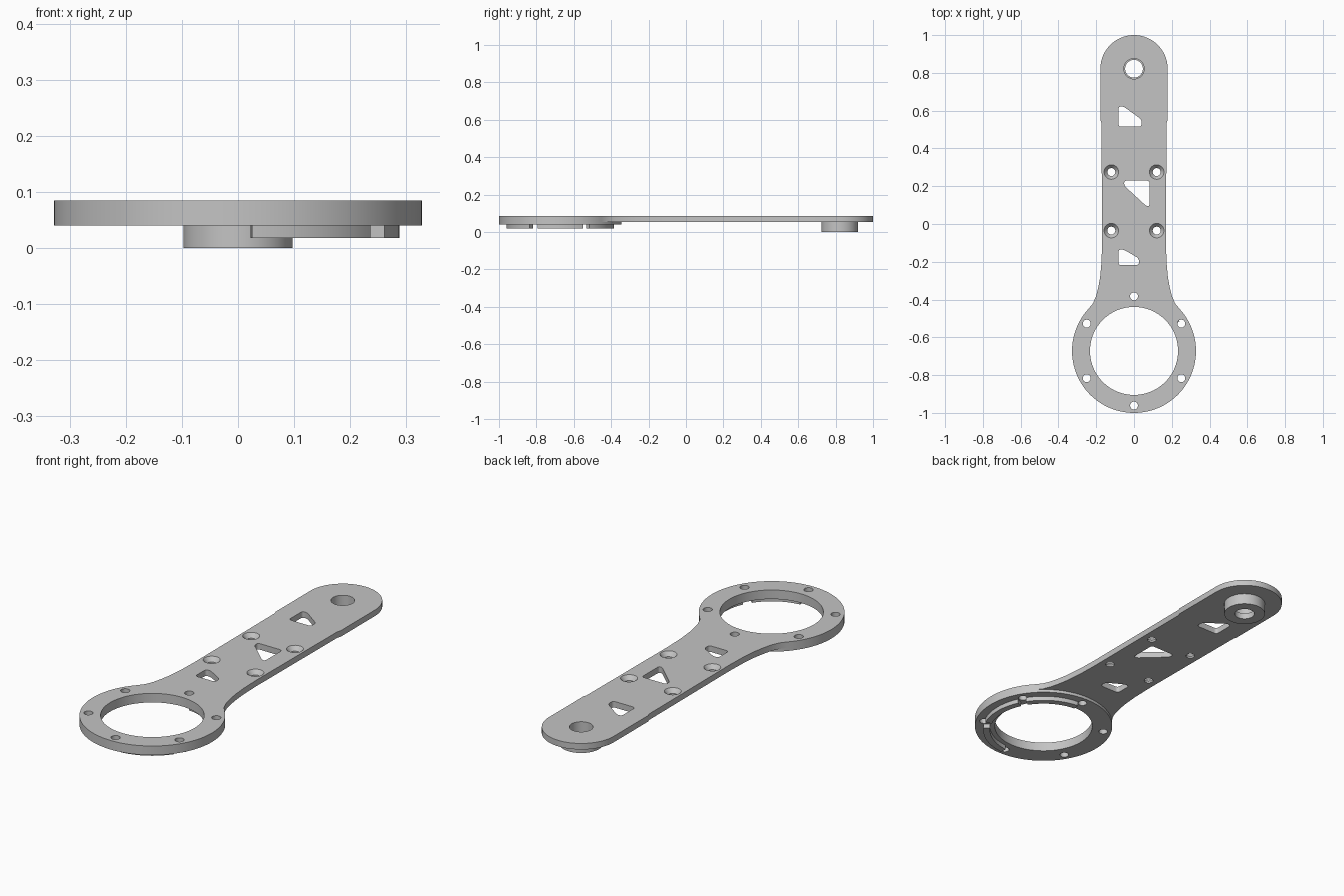
import bpy, bmesh
from math import sin, cos, radians
from mathutils import Vector
from mathutils.geometry import tessellate_polygon

if "Cube" in bpy.data.objects:
    bpy.data.objects.remove(bpy.data.objects["Cube"], do_unlink=True)

TOP, ARM_BOTTOM, RING_BOTTOM = 0.085, 0.055, 0.04
RING_Y, RING_R, JOIN, BOSS_Y = -0.672, 0.328, 42.5, 0.822

grey = bpy.data.materials.new("plain grey")
grey.use_nodes = True
grey.diffuse_color = (0.55, 0.55, 0.55, 1)
grey.node_tree.nodes["Principled BSDF"].inputs["Base Color"].default_value = grey.diffuse_color


def arc(r, a0, a1, n, x=0, y=0):
    steps = [radians(a0 + (a1 - a0) * i / n) for i in range(n + 1)]
    return [(x + r * cos(a), y + r * sin(a)) for a in steps]


def circle(r, x, y, n=32):
    return arc(r, 0, 360, n, x, y)[:-1]


def rounded(points, size=0.016):
    """Soften each corner of an outline with a small curve."""
    out = []
    pts = [Vector(p) for p in points]
    for i, p in enumerate(pts):
        ends = []
        for q in (pts[i - 1], pts[(i + 1) % len(pts)]):
            edge = q - p
            ends.append(p + edge.normalized() * min(size, 0.45 * edge.length))
        for k in range(6):
            t = k / 5
            out.append(tuple(ends[0] * (1 - t) ** 2 + p * 2 * t * (1 - t) + ends[1] * t * t))
    return out


def cap(bm, loops, z):
    """Flat face bounded by the first loop, with the other loops as holes."""
    loops = [[Vector((x, y, 0)) for x, y in loop] for loop in loops]
    verts = [bm.verts.new((p.x, p.y, z)) for loop in loops for p in loop]
    for tri in tessellate_polygon(loops):
        bm.faces.new([verts[i] for i in tri])


def wall(bm, low, z0, z1, high=None):
    """Band between two matching closed loops."""
    a = [bm.verts.new((x, y, z0)) for x, y in low]
    b = [bm.verts.new((x, y, z1)) for x, y in high or low]
    for i in range(len(a)):
        bm.faces.new((a[i - 1], a[i], b[i], b[i - 1]))


def finish(bm, name):
    bmesh.ops.remove_doubles(bm, verts=bm.verts, dist=0.00001)
    bmesh.ops.dissolve_limit(bm, angle_limit=radians(0.1), verts=bm.verts, edges=bm.edges)
    bmesh.ops.recalc_face_normals(bm, faces=bm.faces)
    mesh = bpy.data.meshes.new(name)
    bm.to_mesh(mesh)
    bm.free()
    mesh.materials.append(grey)
    obj = bpy.data.objects.new(name, mesh)
    bpy.context.collection.objects.link(obj)
    bpy.ops.object.select_all(action='DESELECT')
    obj.select_set(True)
    bpy.context.view_layer.objects.active = obj
    bpy.ops.object.shade_smooth_by_angle(angle=radians(30))


# Outlines: rounded arm end, slim shank, flare into the ring
side = [(0.178, 0.55), (0.172, 0.535), (0.169, -0.1), (0.172, -0.2),
        (0.179, -0.28), (0.188, -0.33), (0.2, -0.38), (0.217, -0.42)]
right = arc(0.178, 180, 0, 40, 0, BOSS_Y) + side
left = [(-x, y) for x, y in reversed(side)]
ring_far = arc(RING_R, JOIN, 180 - JOIN, 30, 0, RING_Y)
ring_near = arc(RING_R, JOIN, -180 - JOIN, 80, 0, RING_Y)
silhouette = right + ring_near + left
arm = right + ring_far + left
ring = ring_far + ring_near[::-1][1:-1]

# Openings
opening = circle(0.233, 0, RING_Y, 96)
ring_holes = [circle(0.021, 0.289 * cos(radians(a)), RING_Y + 0.289 * sin(radians(a)), 24)
              for a in range(30, 360, 60)]
screws = [(x, y) for x in (-0.12, 0.12) for y in (-0.035, 0.275)]
sinks = [circle(0.0385, x, y) for x, y in screws]
screw_holes = [circle(0.021, x, y) for x, y in screws]
bore_wide, bore = circle(0.054, 0, BOSS_Y, 48), circle(0.047, 0, BOSS_Y, 48)
boss = circle(0.0975, 0, BOSS_Y, 64)
windows = [rounded(p) for p in (
    [(-0.082, 0.622), (-0.055, 0.622), (0.04, 0.553), (0.04, 0.515), (-0.082, 0.515)],
    [(-0.052, 0.23), (0.082, 0.23), (0.082, 0.095), (0.065, 0.095), (-0.052, 0.203)],
    [(-0.082, -0.135), (-0.055, -0.135), (0.026, -0.182), (0.026, -0.218), (-0.082, -0.218)])]

# Flat faces of the arm, ring and boss
bm = bmesh.new()
cap(bm, [silhouette, opening, bore_wide] + ring_holes + sinks + windows, TOP)
cap(bm, [arm, boss] + screw_holes + windows, ARM_BOTTOM)
cap(bm, [ring, opening] + ring_holes, RING_BOTTOM)
cap(bm, [boss, bore], 0)
cap(bm, [bore_wide, bore], 0.03)

# Sides of the arm, ring and boss
wall(bm, silhouette, ARM_BOTTOM, TOP)
wall(bm, ring, RING_BOTTOM, ARM_BOTTOM)
wall(bm, boss, 0, ARM_BOTTOM)

# Sides of the openings
wall(bm, bore, 0, 0.03)
wall(bm, bore_wide, 0.03, TOP)
for loop in [opening] + ring_holes:
    wall(bm, loop, RING_BOTTOM, TOP)
for loop in windows:
    wall(bm, loop, ARM_BOTTOM, TOP)
for hole, sink in zip(screw_holes, sinks):
    wall(bm, hole, ARM_BOTTOM, 0.064)
    wall(bm, hole, 0.064, TOP, sink)
finish(bm, "arm_and_ring")

# Locating lip under one half of the ring, broken at the holes
for a0, a1 in [(-85, -35), (-25, 25), (33, 85)]:
    outline = arc(0.288, a0, a1, 20, 0, RING_Y) + arc(0.256, a1, a0, 20, 0, RING_Y)
    bm = bmesh.new()
    cap(bm, [outline], 0.018)
    cap(bm, [outline], RING_BOTTOM + 0.001)
    wall(bm, outline, 0.018, RING_BOTTOM + 0.001)
    finish(bm, "locating_lip")
